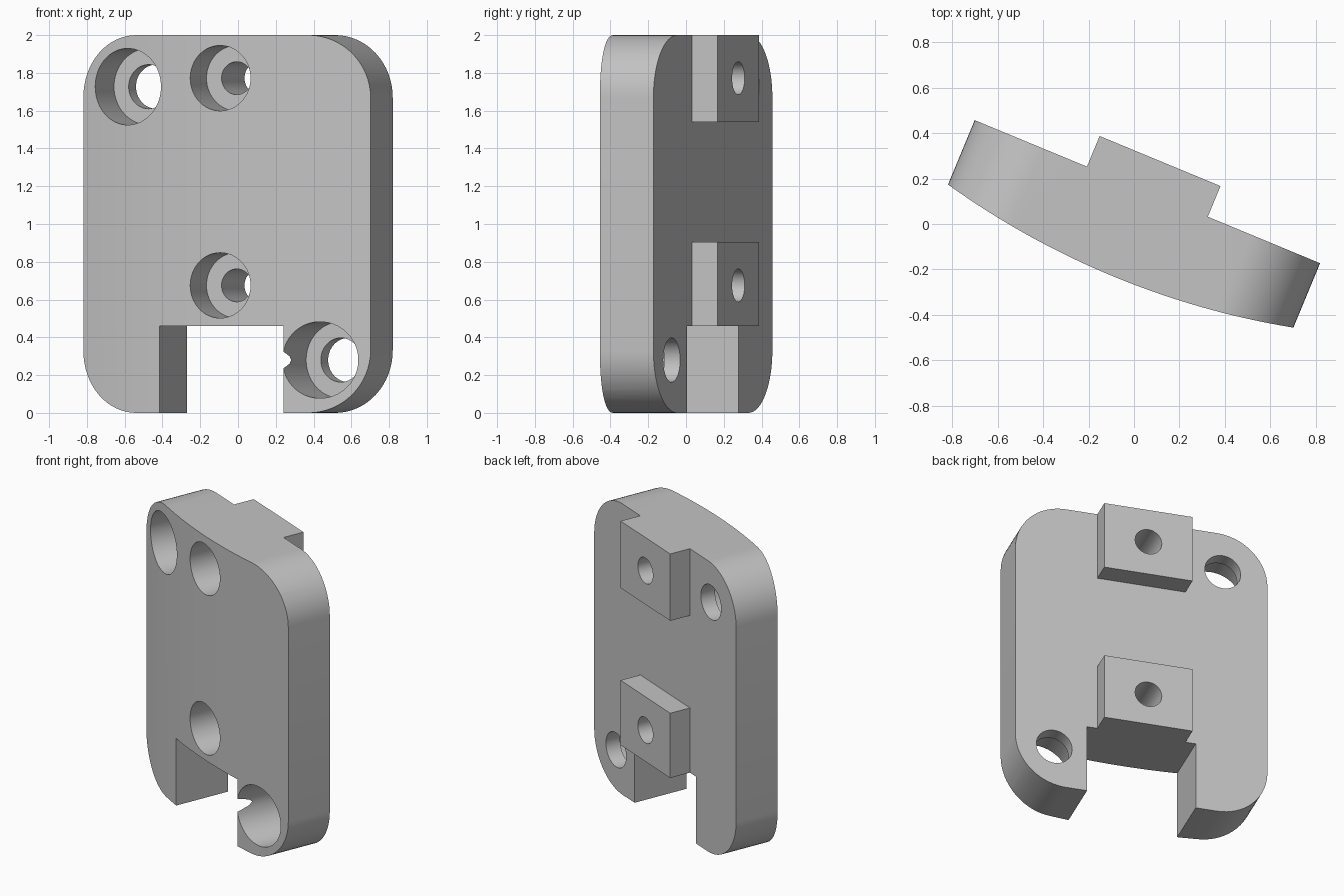
import bpy, bmesh, math
from mathutils import Matrix, Vector

if "Cube" in bpy.data.objects:
    bpy.data.objects.remove(bpy.data.objects["Cube"], do_unlink=True)

# Dimensions in the plate's own frame: u across, v towards the back, z up
HALF_W, HEIGHT, CORNER = 0.823, 2.0, 0.33
BACK, FRONT_MID, ARC_R = 0.154, -0.248, 3.61
TURN = Matrix.Rotation(math.radians(-22.5), 4, 'Z')

grey = bpy.data.materials.new("light grey")
grey.use_nodes = True
grey.diffuse_color = (0.55, 0.55, 0.55, 1)
grey.node_tree.nodes["Principled BSDF"].inputs["Base Color"].default_value = (0.55, 0.55, 0.55, 1)


def prism(name, points, direction):
    """Extrude a closed 3D outline along a direction."""
    bm = bmesh.new()
    face = bm.faces.new([bm.verts.new(p) for p in points])
    out = bmesh.ops.extrude_face_region(bm, geom=[face])
    moved = [g for g in out["geom"] if isinstance(g, bmesh.types.BMVert)]
    bmesh.ops.translate(bm, verts=moved, vec=direction)
    bmesh.ops.recalc_face_normals(bm, faces=bm.faces)
    mesh = bpy.data.meshes.new(name)
    bm.to_mesh(mesh)
    bm.free()
    mesh.materials.append(grey)
    ob = bpy.data.objects.new(name, mesh)
    bpy.context.collection.objects.link(ob)
    return ob


def box(name, u, v, z):
    pts = [(u[0], v[0], z[0]), (u[1], v[0], z[0]), (u[1], v[1], z[0]), (u[0], v[1], z[0])]
    return prism(name, pts, (0, 0, z[1] - z[0]))


def cylinder(name, centre, radius, v0, v1, tilt):
    """Round bore along v, between v0 and v1, tilted about its centre."""
    n = 64
    spin = Matrix.Rotation(tilt, 4, 'Z')
    at = Vector((centre[0], 0, centre[1]))
    pts = [at + spin @ Vector((radius * math.cos(2 * math.pi * i / n), v0,
                               radius * math.sin(2 * math.pi * i / n))) for i in range(n)]
    return prism(name, pts, spin @ Vector((0, v1 - v0, 0)))


def combine(ob, tool, operation):
    tool.hide_render = True
    mod = ob.modifiers.new(operation.title(), 'BOOLEAN')
    mod.object, mod.operation, mod.solver = tool, operation, 'EXACT'
    bpy.context.view_layer.objects.active = ob
    bpy.ops.object.modifier_apply(modifier=mod.name)
    bpy.data.objects.remove(tool, do_unlink=True)


# Plate: flat back and a gently bowed front
bow = [-1 + 2 * i / 48 for i in range(49)]
plan = [(u, FRONT_MID + ARC_R - math.sqrt(ARC_R ** 2 - u * u), -0.1) for u in bow]
plan += [(1, BACK, -0.1), (-1, BACK, -0.1)]
plate = prism("mounting_plate", plan, (0, 0, HEIGHT + 0.2))

# Two square bosses on the back
for z0, z1 in ((1.54, 2.05), (0.40, 0.905)):
    combine(plate, box("boss", (-0.288, 0.288), (0.0, 0.30), (z0, z1)), 'UNION')

# Rounded outline trims the plate and the upper boss
outline = []
for cu, cz, start in ((1, 1, 0), (-1, 1, 90), (-1, -1, 180), (1, -1, 270)):
    for i in range(17):
        a = math.radians(start + 90 * i / 16)
        outline.append((cu * (HALF_W - CORNER) + CORNER * math.cos(a), -1,
                        HEIGHT / 2 + cz * (HEIGHT / 2 - CORNER) + CORNER * math.sin(a)))
combine(plate, prism("outline", outline, (0, 2, 0)), 'INTERSECT')

# Slot open at the bottom edge
combine(plate, box("slot", (-0.355, 0.355), (-1, 1), (-0.5, 0.46)), 'DIFFERENCE')

# Counterbored holes: centre, bore radius, hole radius, floor depth, tilt
TILT = math.radians(-2.5)
for centre, bore, hole, floor, tilt in (
        ((0, 1.772), 0.173, 0.087, -0.018, 0),
        ((0, 0.675), 0.173, 0.087, -0.018, 0),
        ((-0.538, 1.727), 0.2025, 0.117, 0.057, TILT),
        ((0.563, 0.28), 0.2025, 0.117, 0.057, TILT)):
    combine(plate, cylinder("bore", centre, bore, -0.8, floor, tilt), 'DIFFERENCE')
    combine(plate, cylinder("hole", centre, hole, -0.8, 0.8, tilt), 'DIFFERENCE')

# Turn the finished plate and shade its curves
plate.data.transform(TURN)
bpy.ops.object.select_all(action='DESELECT')
plate.select_set(True)
bpy.context.view_layer.objects.active = plate
bpy.ops.object.shade_smooth_by_angle(angle=math.radians(30))
